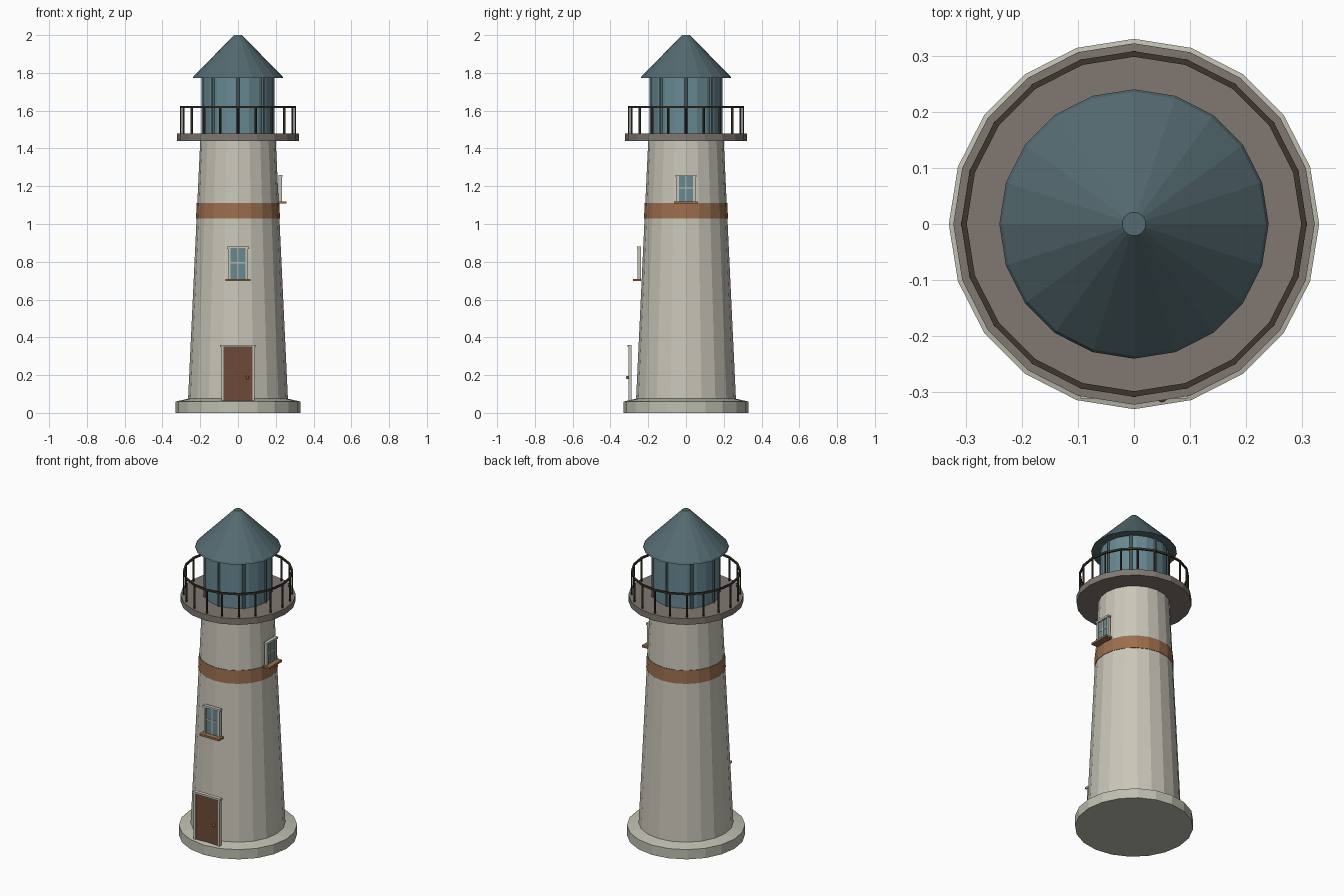
import bpy, bmesh, math
from mathutils import Matrix, Vector

if "Cube" in bpy.data.objects:
    bpy.data.objects.remove(bpy.data.objects["Cube"])

SIDES = 20


def material(name, rgb):
    m = bpy.data.materials.new(name)
    m.diffuse_color = (*rgb, 1)
    m.use_nodes = True
    m.node_tree.nodes["Principled BSDF"].inputs["Base Color"].default_value = m.diffuse_color
    return m


WALL = material("warm white wall", (0.58, 0.56, 0.48))
STONE = material("pale stone", (0.52, 0.52, 0.44))
BAND = material("rust band", (0.33, 0.155, 0.075))
DECK = material("grey brown deck", (0.22, 0.19, 0.165))
ROOF = material("slate blue roof", (0.09, 0.145, 0.165))
GLASS = material("blue glass", (0.14, 0.25, 0.29))
IRON = material("dark iron", (0.045, 0.038, 0.025))
WOOD = material("brown door wood", (0.155, 0.068, 0.038))
FRAME = material("cream trim", (0.56, 0.55, 0.47))


def finish(name, bm, mat):
    bmesh.ops.recalc_face_normals(bm, faces=bm.faces)
    me = bpy.data.meshes.new(name)
    bm.to_mesh(me)
    bm.free()
    me.materials.append(mat)
    ob = bpy.data.objects.new(name, me)
    bpy.context.collection.objects.link(ob)
    return ob


def lathe(name, profile, mat, closed=False):
    """Faceted turned part from (radius, z) points, capped or looped."""
    bm = bmesh.new()
    rings = []
    for r, z in profile:
        rings.append([bm.verts.new((r * math.cos(a), r * math.sin(a), z))
                      for a in (i * math.tau / SIDES for i in range(SIDES))])
    pairs = list(zip(rings, rings[1:]))
    if closed:
        pairs.append((rings[-1], rings[0]))
    else:
        bm.faces.new(rings[0])
        bm.faces.new(rings[-1])
    for low, high in pairs:
        for i in range(SIDES):
            j = (i + 1) % SIDES
            bm.faces.new((low[i], low[j], high[j], high[i]))
    return finish(name, bm, mat)


def box(name, lo, hi, mat, turn=0):
    """Box between two corners, turned about the tower axis."""
    lo, hi = Vector(lo), Vector(hi)
    bm = bmesh.new()
    bmesh.ops.create_cube(bm, size=1, matrix=Matrix.Rotation(turn, 4, 'Z')
                          @ Matrix.Translation((lo + hi) / 2)
                          @ Matrix.Diagonal((*(hi - lo), 1)))
    return finish(name, bm, mat)


def uprights(name, count, radius, thick, z0, z1, mat, sides):
    """Ring of vertical bars in one object."""
    bm = bmesh.new()
    for i in range(count):
        a = i * math.tau / count
        bmesh.ops.create_cone(
            bm, cap_ends=True, segments=sides, radius1=thick, radius2=thick, depth=z1 - z0,
            matrix=Matrix.Rotation(a, 4, 'Z') @ Matrix.Translation((radius, 0, (z0 + z1) / 2)))
    return finish(name, bm, mat)


def tower_radius(z):
    return 0.265 + (0.2 - 0.265) * (z - 0.06) / 1.38


# Masonry: plinth, tapered tower and painted band
lathe("plinth", [(0.33, 0), (0.33, 0.06), (0.265, 0.075)], STONE)
lathe("tower", [(0.265, 0.06), (0.2, 1.44)], WALL)
lathe("painted_band", [(tower_radius(z) + 0.003, z) for z in (1.03, 1.11)], BAND)

# Gallery with railing
lathe("gallery_deck", [(0.322, 1.44), (0.322, 1.478)], DECK)
lathe("hand_rail", [(0.298, 1.615), (0.308, 1.615), (0.308, 1.626), (0.298, 1.626)], IRON, True)
uprights("rail_posts", 20, 0.303, 0.006, 1.475, 1.62, IRON, 6)

# Lantern room and roof
lathe("lantern_glass", [(0.187, 1.475), (0.187, 1.78)], GLASS)
uprights("lantern_bars", 8, 0.186, 0.009, 1.475, 1.78, ROOF, 6)
lathe("roof", [(0.24, 1.772), (0.235, 1.782), (0.021, 2.0)], ROOF)


def window(tag, z0, z1, half, back, turn):
    """Four-pane window facing outwards, with cap and sill."""
    def part(name, x0, x1, y0, y1, a, b, mat):
        box(f"{tag}_window_{name}", (x0, -back - y1, a), (x1, -back - y0, b), mat, turn)
    j = half - 0.012
    part("glass", -j, j, 0, 0.012, z0, z1 - 0.012, GLASS)
    for s, n in ((-1, "left"), (1, "right")):
        part(n + "_jamb", min(s * j, s * half), max(s * j, s * half), 0, 0.018,
             z0, z1 - 0.012, FRAME)
    part("cap", -half - 0.006, half + 0.006, 0, 0.021, z1 - 0.012, z1, FRAME)
    part("upright_bar", -0.003, 0.003, 0, 0.015, z0, z1 - 0.012, FRAME)
    mid = (z0 + z1) / 2
    part("cross_bar", -j, j, 0, 0.015, mid - 0.003, mid + 0.003, FRAME)
    part("sill", -half - 0.014, half + 0.014, 0, 0.043, z0 - 0.012, z0, BAND)


window("front", 0.71, 0.88, 0.053, 0.238, 0)
window("side", 1.12, 1.26, 0.049, 0.214, math.pi / 2)

# Door standing just proud of the wall
box("door_leaf", (-0.078, -0.3, 0.065), (0.078, -0.29, 0.348), WOOD)
for s, n in ((-1, "left"), (1, "right")):
    box(f"door_{n}_jamb", (min(s * 0.076, s * 0.088), -0.305, 0.065),
        (max(s * 0.076, s * 0.088), -0.288, 0.348), FRAME)
box("door_cap", (-0.095, -0.311, 0.348), (0.095, -0.288, 0.36), FRAME)

# Door knob
bm = bmesh.new()
bmesh.ops.create_uvsphere(bm, u_segments=10, v_segments=6, radius=0.009,
                          matrix=Matrix.Translation((0.05, -0.309, 0.187)))
finish("door_knob", bm, BAND)
